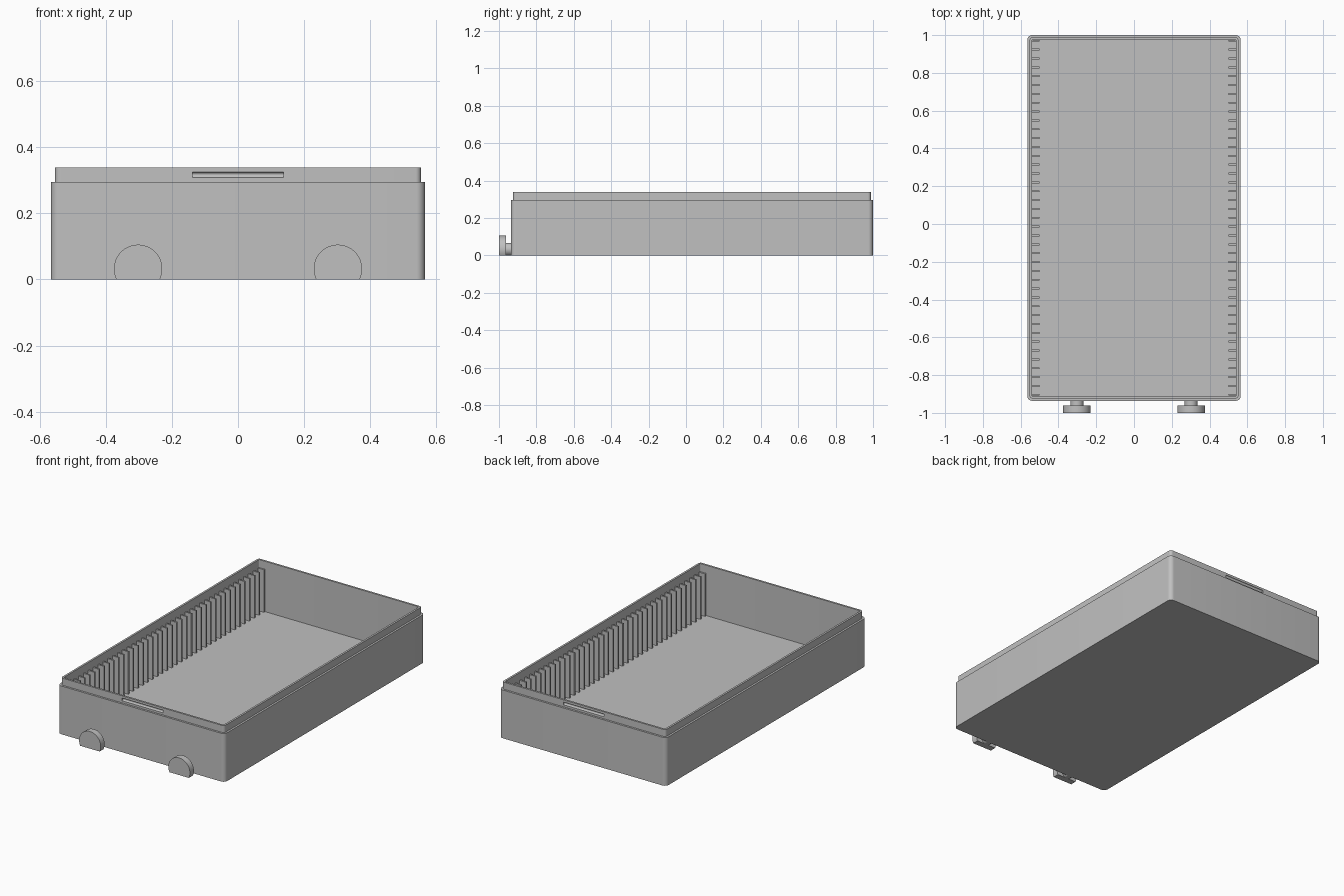
import bpy, bmesh, math

cube = bpy.data.objects.get("Cube")
if cube:
    bpy.data.objects.remove(cube, do_unlink=True)

grey = bpy.data.materials.new("plain_grey")
grey.use_nodes = True
COLOUR = (0.53, 0.53, 0.53, 1)
grey.diffuse_color = COLOUR
grey.node_tree.nodes["Principled BSDF"].inputs["Base Color"].default_value = COLOUR

MID_Y = 0.032            # centre of the tray along its length
HALF_X, HALF_Y = 0.565, 0.968
FLOOR, STEP, RIM = 0.03, 0.295, 0.338
LIP_INSET, WALL = 0.012, 0.024


def make_object(name, bm):
    bmesh.ops.recalc_face_normals(bm, faces=bm.faces[:])
    mesh = bpy.data.meshes.new(name)
    bm.to_mesh(mesh)
    bm.free()
    obj = bpy.data.objects.new(name, mesh)
    obj.data.materials.append(grey)
    bpy.context.collection.objects.link(obj)
    return obj


def smooth(obj):
    bpy.ops.object.select_all(action='DESELECT')
    obj.select_set(True)
    bpy.context.view_layer.objects.active = obj
    bpy.ops.object.shade_smooth_by_angle(angle=math.radians(30))


def loft(bm, rings):
    """Skin a stack of equal point loops and cap both ends."""
    loops = [[bm.verts.new(p) for p in ring] for ring in rings]
    for a, b in zip(loops, loops[1:]):
        n = len(a)
        for i in range(n):
            j = (i + 1) % n
            bm.faces.new((a[i], a[j], b[j], b[i]))
    bm.faces.new(loops[0])
    bm.faces.new(loops[-1])


def rounded_ring(inset, radius, z, steps=8):
    hx, hy = HALF_X - inset - radius, HALF_Y - inset - radius
    points = []
    for k, (sx, sy) in enumerate(((1, 1), (-1, 1), (-1, -1), (1, -1))):
        for i in range(steps + 1):
            a = (k + i / steps) * math.pi / 2
            points.append((sx * hx + radius * math.cos(a),
                           MID_Y + sy * hy + radius * math.sin(a), z))
    return points


def add_box(bm, low, high):
    x0, y0, z0 = low
    x1, y1, z1 = high
    loft(bm, [[(x0, y0, z), (x1, y0, z), (x1, y1, z), (x0, y1, z)] for z in (z0, z1)])


# Open tray with a stepped rim
bm = bmesh.new()
loft(bm, [rounded_ring(0, 0.026, 0), rounded_ring(0, 0.026, STEP),
          rounded_ring(LIP_INSET, 0.016, STEP), rounded_ring(LIP_INSET, 0.016, RIM),
          rounded_ring(WALL, 0.006, RIM), rounded_ring(WALL, 0.006, FLOOR)])
tray = make_object("tray", bm)

# Shallow catch groove across each end of the rim
bm = bmesh.new()
for side in (-1, 1):
    y = MID_Y + side * (HALF_Y - LIP_INSET)
    loft(bm, [[(x, y + 0.008 * math.cos(math.tau * i / 20),
                0.316 + 0.008 * math.sin(math.tau * i / 20)) for i in range(20)]
              for x in (-0.138, 0.138)])
cutter = make_object("groove_cutter", bm)
cutter.hide_render = True
cutter.hide_set(True)
cut = tray.modifiers.new("catch_grooves", 'BOOLEAN')
cut.operation = 'DIFFERENCE'
cut.solver = 'EXACT'
cut.object = cutter
bpy.context.view_layer.objects.active = tray
tray.select_set(True)
bpy.ops.object.modifier_apply(modifier=cut.name)
bpy.data.objects.remove(cutter, do_unlink=True)
smooth(tray)

# Rows of slot ribs along both long walls
RIBS, FIRST, LAST = 41, -0.904, 0.970
for name, side in (("left_ribs", 1), ("right_ribs", -1)):
    bm = bmesh.new()
    for i in range(RIBS):
        y = FIRST + (LAST - FIRST) * i / (RIBS - 1)
        xs = sorted((side * 0.5, side * (HALF_X - WALL + 0.004)))
        add_box(bm, (xs[0], y - 0.005, FLOOR - 0.004), (xs[1], y + 0.005, 0.29))
    make_object(name, bm)


def flat_bottom_disc(x, radius, y, centre=0.032):
    """Circle in the xz plane, trimmed flat at the ground."""
    start = -math.asin(min(1, centre / radius))
    sweep = math.pi - 2 * start
    return [(x + radius * math.cos(start + sweep * i / 48), y,
             centre + radius * math.sin(start + sweep * i / 48)) for i in range(49)]


# Front knobs: short stem and wide head
for name, x in (("left_knob", 0.302), ("right_knob", -0.302)):
    bm = bmesh.new()
    loft(bm, [flat_bottom_disc(x, 0.073, -1.0), flat_bottom_disc(x, 0.073, -0.962)])
    loft(bm, [flat_bottom_disc(x, 0.034, -0.964), flat_bottom_disc(x, 0.034, -0.93)])
    smooth(make_object(name, bm))
